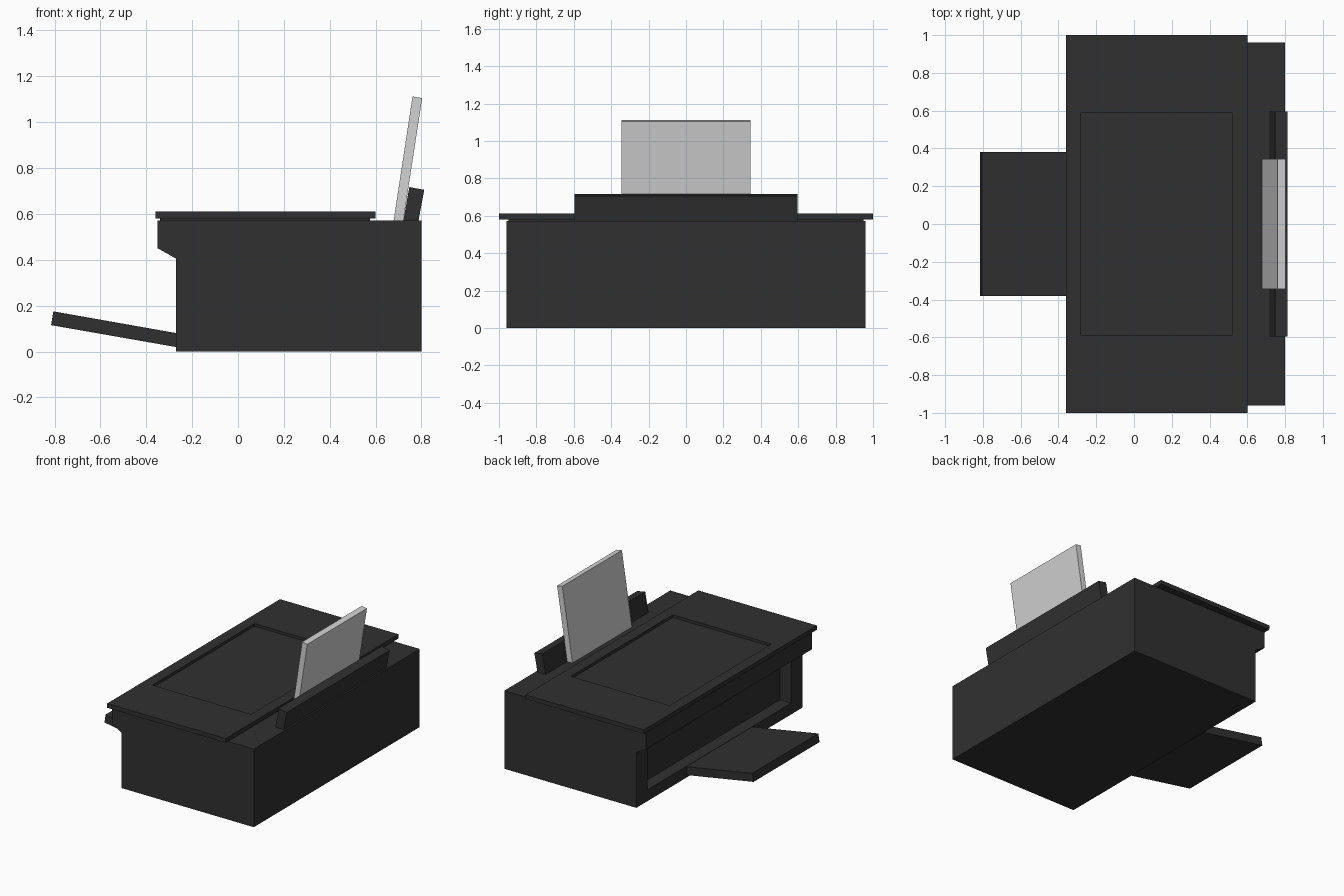
import bpy
import bmesh
from mathutils import Vector

cube = bpy.data.objects.get("Cube")
if cube:
    bpy.data.objects.remove(cube, do_unlink=True)


def material(name, value):
    mat = bpy.data.materials.new(name)
    color = (value, value, value, 1)
    mat.use_nodes = True
    mat.diffuse_color = color
    mat.node_tree.nodes["Principled BSDF"].inputs["Base Color"].default_value = color
    return mat


black = material("black plastic", 0.03)
white = material("white paper", 0.65)


def slab(name, profile, half_width, mat, recess=None):
    """Extrude an (x, z) profile evenly to both sides along y."""
    bm = bmesh.new()
    base = bm.faces.new([bm.verts.new((x, -half_width, z)) for x, z in profile])
    side = bmesh.ops.extrude_face_region(bm, geom=[base])["geom"]
    for v in side:
        if isinstance(v, bmesh.types.BMVert):
            v.co.y = half_width
    bmesh.ops.recalc_face_normals(bm, faces=bm.faces)
    if recess:
        sink(bm, *recess)
    mesh = bpy.data.meshes.new(name)
    bm.to_mesh(mesh)
    bm.free()
    mesh.materials.append(mat)
    obj = bpy.data.objects.new(name, mesh)
    bpy.context.collection.objects.link(obj)
    return obj


def sink(bm, direction, low, high, depth):
    """Sink a rectangle between two corners into the largest face that way."""
    direction = Vector(direction)
    face = max((f for f in bm.faces if f.normal.dot(direction) > 0.99),
               key=lambda f: f.calc_area())
    for offset in (0, depth):
        bmesh.ops.inset_individual(bm, faces=[face], thickness=0.01)
        center = face.calc_center_median()
        for v in face.verts:
            corner = Vector([hi if c > m else lo
                             for c, m, lo, hi in zip(v.co, center, low, high)])
            v.co = corner - direction * offset


def box_profile(x0, x1, z0, z1):
    return [(x0, z0), (x1, z0), (x1, z1), (x0, z1)]


# Housing with overhanging front lip and wide paper exit
front, back, top = -0.27, 0.80, 0.572
slab("housing",
     [(front, 0), (back, 0), (back, top), (-0.35, top), (-0.35, 0.45), (front, 0.405)],
     0.96, black,
     ((-1, 0, 0), (front, -0.83, 0.083), (front, 0.83, 0.395), 0.09))

# Scanner lid on a thin seam, with a sunken panel
slab("lid_seam", box_profile(-0.34, 0.575, 0.565, 0.585), 0.95, black)
slab("scanner_lid", box_profile(-0.36, 0.60, 0.58, 0.611), 1.0, black,
     ((0, 0, 1), (-0.28, -0.59, 0.611), (0.52, 0.59, 0.611), 0.02))

# Sloping output tray
slab("output_tray",
     [(-0.25, 0.016), (-0.25, 0.077), (-0.805, 0.175), (-0.815, 0.115)],
     0.382, black)

# Rear feed support and the sheet stack leaning on it
slab("paper_support",
     [(0.719, 0.56), (0.785, 0.56), (0.812, 0.705), (0.747, 0.717)],
     0.595, black)
slab("paper_stack",
     [(0.677, 0.56), (0.719, 0.56), (0.803, 1.105), (0.761, 1.112)],
     0.345, white)
